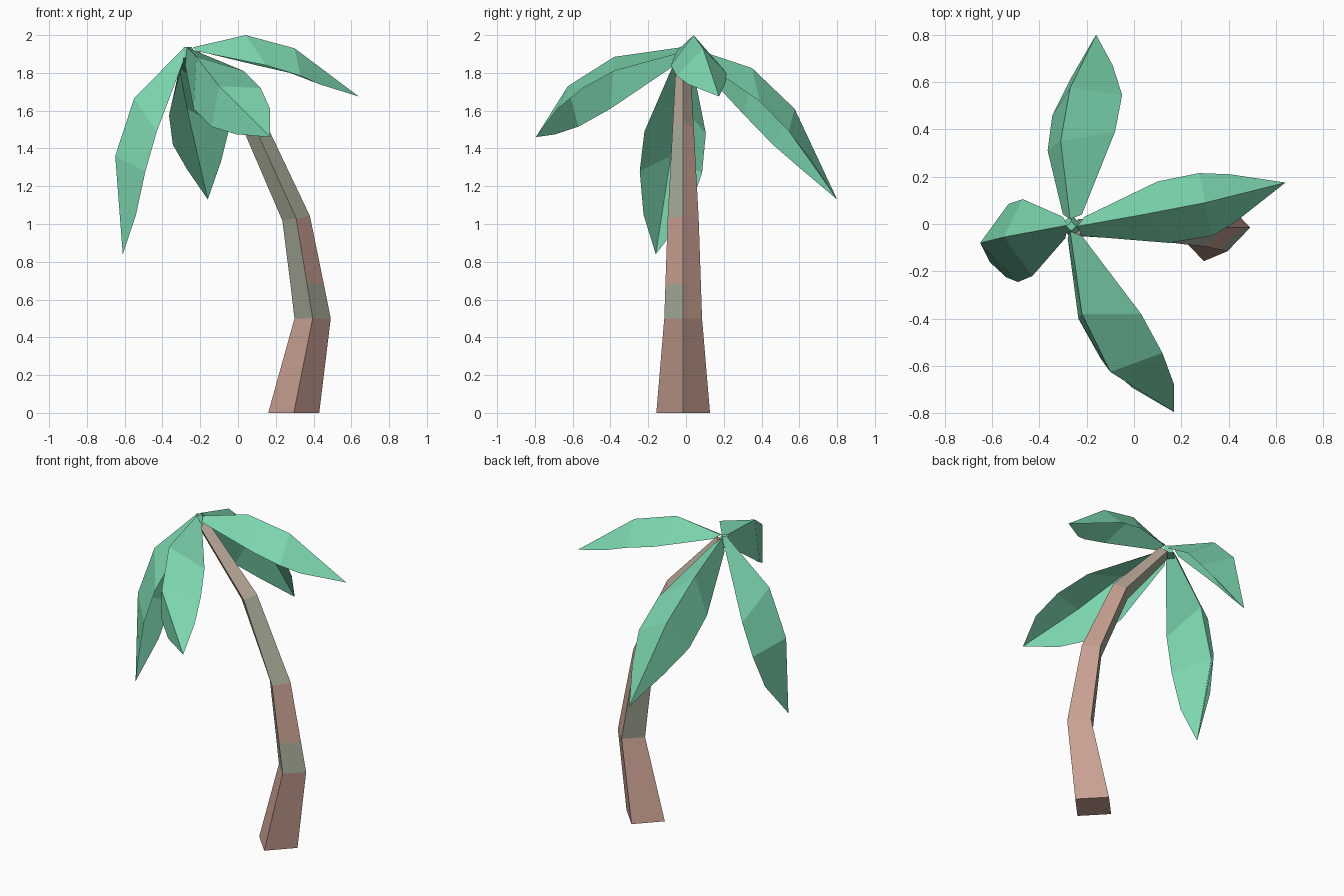
import bpy
import bmesh


def material(name, rgb):
    m = bpy.data.materials.new(name)
    lin = [((c / 255 + 0.055) / 1.055) ** 2.4 for c in rgb]
    m.diffuse_color = (*lin, 1.0)
    return m


leaf_green = material("leaf green", (124, 214, 175))
bark_pink = material("bark pink brown", (200, 160, 146))
bark_moss = material("bark grey green", (163, 170, 150))
bark_tan = material("bark tan", (183, 166, 150))


def make_object(name, verts, faces, mats):
    me = bpy.data.meshes.new(name)
    me.from_pydata(verts, [], faces)
    for m in mats:
        me.materials.append(m)
    ob = bpy.data.objects.new(name, me)
    bpy.context.collection.objects.link(ob)
    return ob


# Trunk: tapering diamond rings along a bent path (x, z, half x, tilt, half y)
rings = [(0.295, 0.0, 0.135, 0.0, 0.142),
         (0.395, 0.5, 0.096, 0.0, 0.10),
         (0.366, 0.68, 0.088, 0.004, 0.094),
         (0.308, 1.03, 0.073, 0.012, 0.082),
         (0.09, 1.51, 0.054, 0.03, 0.056),
         (-0.235, 1.885, 0.028, 0.03, 0.036)]
verts, faces = [], []
for x, z, hx, tilt, hy in rings:
    verts += [(x - hx, -0.015, z - tilt), (x, -0.015 - hy, z),
              (x + hx, -0.015, z + tilt), (x, -0.015 + hy, z)]
for i in range(len(rings) - 1):
    for k in range(4):
        a, b = i * 4 + k, i * 4 + (k + 1) % 4
        faces.append((a, b, b + 4, a + 4))
faces += [(3, 2, 1, 0), tuple(range(len(verts) - 4, len(verts)))]
trunk = make_object("trunk", verts, faces, [bark_pink, bark_moss, bark_tan])

# Bark colour by side (front left, front right, back right, back left) and height
bark = [(0, 0, 0, 0), (1, 1, 0, 1), (1, 0, 0, 1), (1, 1, 0, 1), (2, 2, 2, 1)]
for p in trunk.data.polygons[:20]:
    p.material_index = bark[p.index // 4][p.index % 4]


# Fronds: a folded leaf, ridge of four points with a drooping edge on each side
def frond(name, ridge, left, right):
    v = ridge + left + right          # 0-3 ridge, 4-7 left, 8-11 right
    f = []
    for i in range(3):
        e = 4 + i
        f.append((i, i + 1, e + 1, e))
        e = 8 + i
        f.append((i + 1, i, e, e + 1))
    return make_object(name, v, f, [leaf_green])


frond("right_frond",
      [(-0.24, -0.01, 1.935), (0.04, 0.04, 2.0), (0.30, 0.09, 1.93), (0.64, 0.175, 1.675)],
      [(-0.21, 0.03, 1.915), (0.10, 0.18, 1.84), (0.275, 0.215, 1.80), (0.405, 0.21, 1.75)],
      [(-0.22, -0.05, 1.915), (0.15, -0.08, 1.84), (0.33, -0.05, 1.785), (0.43, 0.01, 1.74)])

frond("front_frond",
      [(-0.27, -0.03, 1.935), (-0.22, -0.38, 1.885), (-0.10, -0.625, 1.73), (0.17, -0.795, 1.46)],
      [(-0.22, -0.05, 1.90), (0.03, -0.38, 1.81), (0.12, -0.545, 1.72), (0.17, -0.68, 1.61)],
      [(-0.28, -0.06, 1.84), (-0.235, -0.40, 1.61), (-0.14, -0.57, 1.515), (-0.01, -0.69, 1.475)])

frond("left_frond",
      [(-0.28, -0.005, 1.94), (-0.55, -0.055, 1.665), (-0.65, -0.08, 1.36), (-0.61, -0.16, 0.84)],
      [(-0.29, -0.06, 1.86), (-0.43, -0.22, 1.49), (-0.49, -0.245, 1.28), (-0.54, -0.225, 1.05)],
      [(-0.30, 0.03, 1.86), (-0.47, 0.105, 1.48), (-0.53, 0.085, 1.27), (-0.565, 0.01, 1.06)])

frond("back_frond",
      [(-0.27, 0.02, 1.935), (-0.31, 0.35, 1.825), (-0.27, 0.575, 1.61), (-0.16, 0.80, 1.13)],
      [(-0.30, 0.04, 1.865), (-0.365, 0.31, 1.575), (-0.345, 0.46, 1.42), (-0.27, 0.61, 1.29)],
      [(-0.22, 0.04, 1.89), (-0.08, 0.39, 1.65), (-0.05, 0.545, 1.49), (-0.09, 0.67, 1.33)])

# Crown cap joining the fronds
bm = bmesh.new()
bmesh.ops.create_cone(bm, cap_ends=True, segments=4, radius1=0.05, radius2=0.02, depth=0.06)
bmesh.ops.translate(bm, vec=(-0.265, -0.01, 1.908), verts=bm.verts)
cap_mesh = bpy.data.meshes.new("crown_cap")
bm.to_mesh(cap_mesh)
bm.free()
cap_mesh.materials.append(leaf_green)
bpy.context.collection.objects.link(bpy.data.objects.new("crown_cap", cap_mesh))
